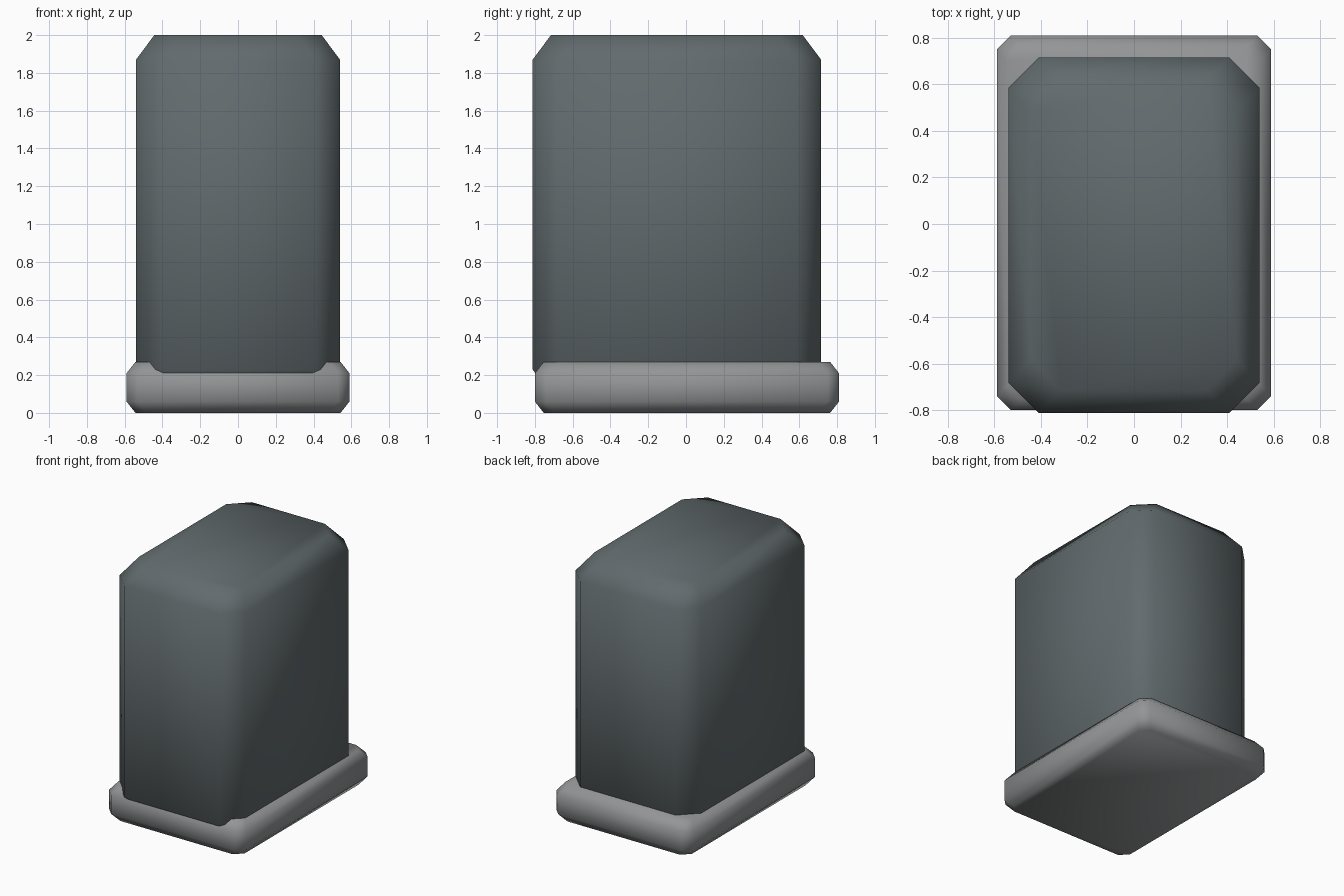
import bpy, bmesh

old = bpy.data.objects.get("Cube")
if old:
    bpy.data.objects.remove(old, do_unlink=True)


def material(name, rgb):
    mat = bpy.data.materials.new(name)
    mat.use_nodes = True
    mat.diffuse_color = (*rgb, 1)
    mat.node_tree.nodes["Principled BSDF"].inputs["Base Color"].default_value = (*rgb, 1)
    return mat


def ring(bm, hx, y0, y1, z, cut):
    """Rectangle with its four corners cut off."""
    pts = [(hx - cut, y0), (hx, y0 + cut), (hx, y1 - cut), (hx - cut, y1)]
    pts += [(-x, y) for x, y in reversed(pts)]
    return [bm.verts.new((x, y, z)) for x, y in pts]


def chamfered_box(name, hx, y0, y1, z0, z1, cut, inset, mat):
    """Box with cut vertical corners and sloped top and bottom rims."""
    bm = bmesh.new()
    levels = [(z0, inset), (z0 + cut, 0), (z1 - cut, 0), (z1, inset)]
    rings = [ring(bm, hx - d, y0 + d, y1 - d, z, cut) for z, d in levels]
    for low, high in zip(rings, rings[1:]):
        for i in range(8):
            j = (i + 1) % 8
            bm.faces.new((low[i], low[j], high[j], high[i]))
    bm.faces.new(rings[0][::-1])
    bm.faces.new(rings[-1])
    bmesh.ops.recalc_face_normals(bm, faces=bm.faces)
    for f in bm.faces:
        f.smooth = True
    mesh = bpy.data.meshes.new(name)
    bm.to_mesh(mesh)
    bm.free()
    mesh.materials.append(mat)
    obj = bpy.data.objects.new(name, mesh)
    bpy.context.collection.objects.link(obj)
    return obj


slate = material("dark slate", (0.12, 0.145, 0.153))
grey = material("mid grey", (0.29, 0.30, 0.305))

# Low plinth, and the tall cabinet set slightly forward on it
chamfered_box("base_plinth", 0.59, -0.80, 0.81, 0.0, 0.27, 0.06, 0.047, grey)
chamfered_box("cabinet_body", 0.54, -0.812, 0.715, 0.10, 2.0, 0.13, 0.097, slate)
